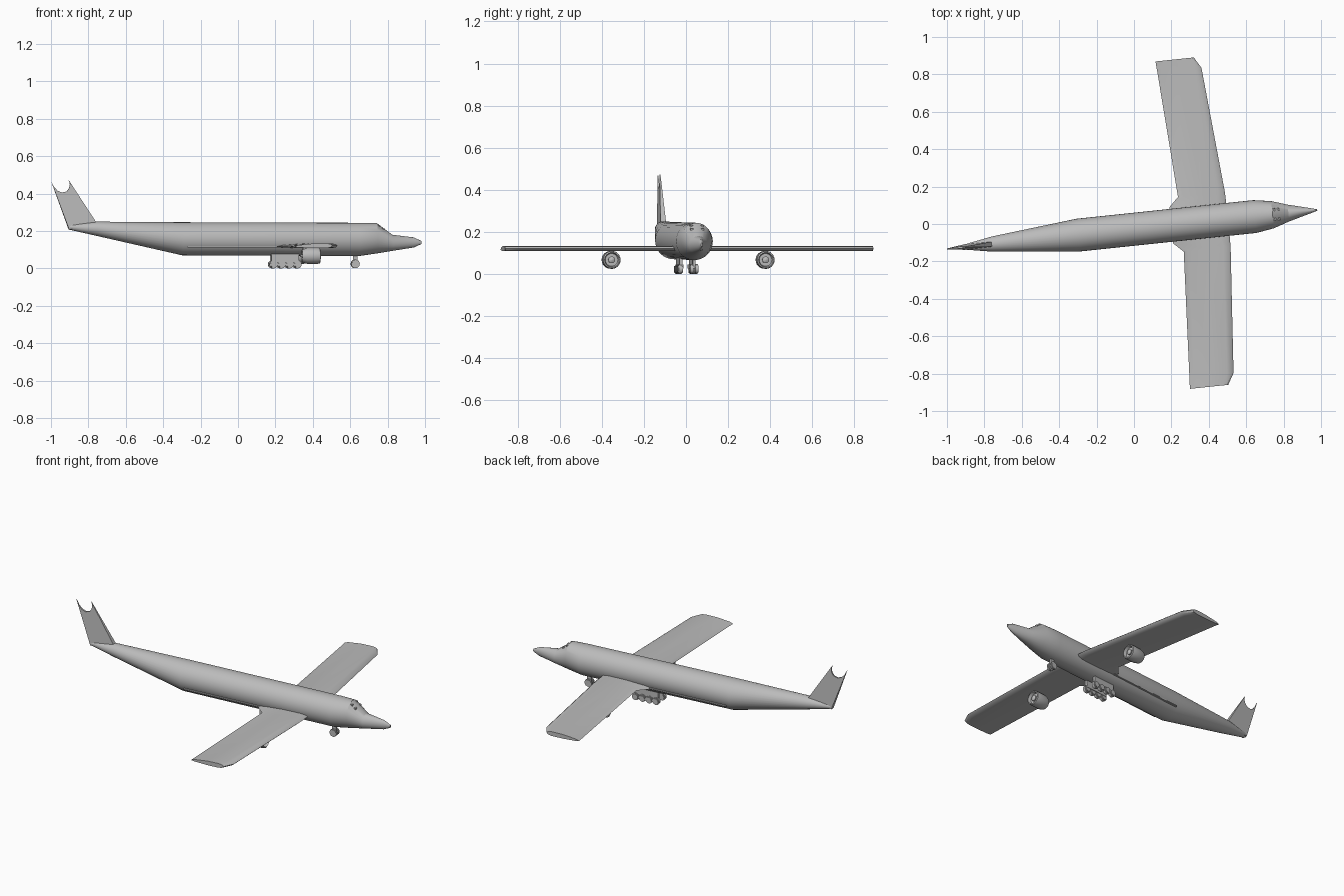
import bpy, bmesh, math
from mathutils import Matrix, Vector

cube = bpy.data.objects.get("Cube")
if cube:
    bpy.data.objects.remove(cube, do_unlink=True)

grey = bpy.data.materials.new("plain grey")
grey.use_nodes = True
grey.diffuse_color = (0.5, 0.5, 0.5, 1)
grey.node_tree.nodes["Principled BSDF"].inputs["Base Color"].default_value = (0.5, 0.5, 0.5, 1)

# The aircraft points along +x, turned slightly to its left
YAW = Matrix.Translation((0, -0.028, 0)) @ Matrix.Rotation(math.radians(6), 4, 'Z')


def finish(bm, name, angle=30):
    bmesh.ops.recalc_face_normals(bm, faces=bm.faces[:])
    bm.transform(YAW)
    mesh = bpy.data.meshes.new(name)
    bm.to_mesh(mesh)
    bm.free()
    mesh.materials.append(grey)
    obj = bpy.data.objects.new(name, mesh)
    bpy.context.collection.objects.link(obj)
    bpy.ops.object.select_all(action='DESELECT')
    obj.select_set(True)
    bpy.context.view_layer.objects.active = obj
    bpy.ops.object.shade_smooth_by_angle(angle=math.radians(angle))
    return obj


def loft(name, rings, angle=30):
    """Skin a list of equal-length point rings and cap both ends."""
    bm = bmesh.new()
    rows = [[bm.verts.new(p) for p in ring] for ring in rings]
    n = len(rows[0])
    for a, b in zip(rows, rows[1:]):
        for i in range(n):
            j = (i + 1) % n
            bm.faces.new((a[i], a[j], b[j], b[i]))
    bm.faces.new(rows[0])
    bm.faces.new(rows[-1])
    return finish(bm, name, angle)


def ellipse(x, y, z, ry, rz, n=32):
    return [Vector((x, y + ry * math.cos(t), z + rz * math.sin(t)))
            for t in (2 * math.pi * i / n for i in range(n))]


def box(name, centre, size):
    bm = bmesh.new()
    bmesh.ops.create_cube(bm, size=1, matrix=Matrix.Translation(centre) @ Matrix.Diagonal((*size, 1)))
    return finish(bm, name)


def wheel(name, x, y, z, radius, width):
    bm = bmesh.new()
    bmesh.ops.create_cone(bm, cap_ends=True, segments=20, radius1=radius, radius2=radius, depth=width,
                          matrix=Matrix.Translation((x, y, z)) @ Matrix.Rotation(math.pi / 2, 4, 'X'))
    rims = [e for e in bm.edges if any(len(f.verts) > 4 for f in e.link_faces)]
    bmesh.ops.bevel(bm, geom=rims, offset=width * 0.2, segments=2, affect='EDGES')
    return finish(bm, name)


# Fuselage: station, belly height, spine height, half width
stations = [(-0.91, 0.208, 0.235, 0.014), (-0.76, 0.174, 0.25, 0.041), (-0.3, 0.07, 0.247, 0.088),
            (0.65, 0.066, 0.244, 0.088), (0.745, 0.08, 0.243, 0.073), (0.83, 0.094, 0.18, 0.045),
            (0.945, 0.112, 0.166, 0.015), (0.985, 0.13, 0.147, 0.004)]
loft("fuselage", [ellipse(x, 0, (lo + hi) / 2, w, (hi - lo) / 2) for x, lo, hi, w in stations], 22)

# Tail fin with a scooped top, thinning upwards
outline = [(-0.91, 0.21), (-1.005, 0.467), (-0.99, 0.437), (-0.97, 0.415), (-0.945, 0.405),
           (-0.92, 0.412), (-0.908, 0.43), (-0.904, 0.45), (-0.91, 0.472), (-0.765, 0.249), (-0.765, 0.225)]
loft("tail_fin", [[Vector((x, s * (0.002 + 0.05 * max(0, 0.47 - z)), z)) for x, z in outline]
                  for s in (-1, 1)])

# Wing section: chord fraction from trailing edge, height
section = [(0, 0.116), (0.1, 0.124), (0.5, 0.133), (0.85, 0.134), (0.96, 0.13),
           (1, 0.122), (0.96, 0.113), (0.85, 0.108), (0.5, 0.108), (0.1, 0.112)]
# Span position, trailing edge, leading edge
ribs = [(0, 0.2, 0.505), (0.097, 0.2, 0.505), (0.147, 0.252, 0.504), (0.82, 0.212, 0.449), (0.88, 0.208, 0.414)]

for s, side in ((1, "left"), (-1, "right")):
    loft(side + "_wing", [[Vector((a + (b - a) * t, s * y, z)) for t, z in section] for y, a, b in ribs], 35)

    # Nacelle with open intake and a spinner
    nacelle = [(0.37, 0.001), (0.395, 0.016), (0.385, 0.016), (0.385, 0.03), (0.403, 0.035),
               (0.4, 0.041), (0.385, 0.043), (0.33, 0.042), (0.305, 0.034), (0.305, 0.026),
               (0.315, 0.024), (0.315, 0.012), (0.295, 0.003)]
    nacelle[0] = (0.402, 0.003)
    loft(side + "_engine", [ellipse(x, s * 0.368, 0.067, r, r, 24) for x, r in nacelle])
    box(side + "_engine_pylon", (0.345, s * 0.368, 0.109), (0.07, 0.012, 0.016))

    # Thin strake along the body
    box(side + "_strake", (0.1, s * 0.078, 0.115), (0.76, 0.016, 0.007))

    # Main gear: four wheels in a row under a beam
    for i in range(4):
        wheel(f"{side}_main_wheel_{i + 1}", 0.187 + 0.043 * i, s * 0.034, 0.022, 0.022, 0.026)
    box(side + "_gear_beam", (0.25, s * 0.026, 0.036), (0.15, 0.016, 0.02))
    box(side + "_gear_strut", (0.25, s * 0.03, 0.062), (0.15, 0.014, 0.05))

    # Nose gear wheel
    wheel(side + "_nose_wheel", 0.63, s * 0.012, 0.024, 0.023, 0.015)

    # Small cockpit panes on the sloping windscreen
    for i in range(2):
        box(f"{side}_cockpit_pane_{i + 1}", (0.755 + 0.022 * i, s * 0.026, 0.228 - 0.016 * i),
            (0.012, 0.014, 0.009))

box("nose_gear_strut", (0.63, 0, 0.05), (0.024, 0.014, 0.05))
